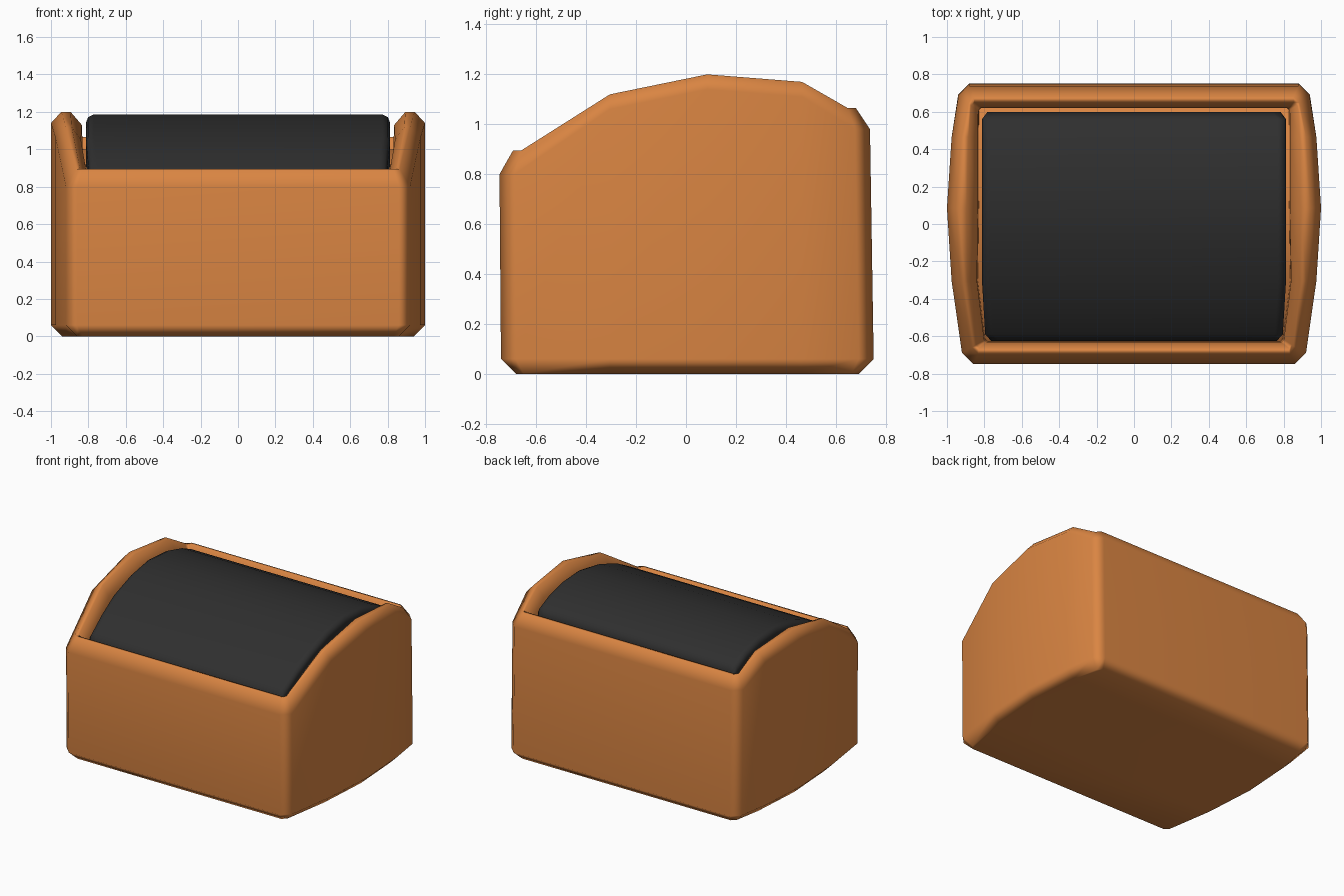
import bpy, bmesh

if "Cube" in bpy.data.objects:
    bpy.data.objects.remove(bpy.data.objects["Cube"])

SIDE = [(0.92, -0.745), (0.975, -0.305), (1.0, 0.085), (0.975, 0.465), (0.94, 0.745)]
CREST = [0.895, 1.12, 1.2, 1.17, 1.065]   # rim height at each side station
INNER = [0.72, 0.82, 1.0, 0.85, 0.65]     # side wall thickness factor


def material(name, rgb):
    m = bpy.data.materials.new(name)
    m.diffuse_color = (*rgb, 1)
    m.use_nodes = True
    m.node_tree.nodes["Principled BSDF"].inputs["Base Color"].default_value = m.diffuse_color
    return m


def finish(name, bm, mat):
    bmesh.ops.recalc_face_normals(bm, faces=bm.faces)
    me = bpy.data.meshes.new(name)
    bm.to_mesh(me)
    bm.free()
    ob = bpy.data.objects.new(name, me)
    bpy.context.collection.objects.link(ob)
    me.materials.append(mat)
    bpy.ops.object.select_all(action='DESELECT')
    ob.select_set(True)
    bpy.context.view_layer.objects.active = ob
    bpy.ops.object.shade_smooth_by_angle(angle=1.05)
    ob.modifiers.new("Weighted", 'WEIGHTED_NORMAL').keep_sharp = True
    return ob


def loft(bm, rings):
    """Bridge closed rings of points and cap both ends."""
    vs = [[bm.verts.new(p) for p in r] for r in rings]
    n = len(vs[0])
    for a, b in zip(vs, vs[1:]):
        for i in range(n):
            j = (i + 1) % n
            bm.faces.new((a[i], a[j], b[j], b[i]))
    bm.faces.new(vs[0])
    bm.faces.new(vs[-1])


def ring(ds, de, heights, inner=False):
    """Bowed outline, inset ds at the sides and de at front/back, chamfered corners."""
    c = max(0.06 - 0.5 * de, 0.015)
    half = []
    for i, (x, y) in enumerate(SIDE):
        x -= ds * (INNER[i] if inner else 1)
        z = heights[i]
        lean = 0.008 * (1 - 2 * z)
        if i == 0:
            half += [(x - c, y + de + lean * 0.5, z), (x, y + de + c + lean * 0.5, z)]
        elif i == 4:
            half += [(x, y - de - c + lean, z), (x - c, y - de + lean, z)]
        else:
            half.append((x, y, z))
    return half + [(-x, y, z) for x, y, z in reversed(half)]


def drop(d):
    return [z - d for z in CREST]


# Shell: hollow-topped body with a rounded raised rim
shoulder = [0.80, 1.06, 1.14, 1.11, 0.98]
bm = bmesh.new()
loft(bm, [
    ring(0.06, 0.06, [0] * 5),
    ring(0, 0, [0.06] * 5),
    ring(0, 0, shoulder),
    ring(0.055, 0.055, CREST),
    ring(0.105, 0.085, CREST, True),
    ring(0.165, 0.115, drop(0.07), True),
    ring(0.17, 0.118, drop(0.2), True),
])
bmesh.ops.triangulate(bm, faces=[f for f in bm.faces if len(f.verts) > 4])
finish("outer_shell", bm, material("orange", (0.70, 0.235, 0.055)))

# Insert: dark domed panel sunk into the shell
ARC = [(-0.625, 0.85), (-0.59, 0.905), (-0.45, 1.0), (-0.3, 1.08), (-0.1, 1.152),
       (0.1, 1.187), (0.3, 1.175), (0.45, 1.135), (0.56, 1.085), (0.6, 1.03)]
bm = bmesh.new()
rings = []
for k, (y, z) in enumerate(ARC):
    w = 0.813 + min(0, y + 0.3) * 0.06
    if k in (0, len(ARC) - 1):
        w -= 0.03
    half = [(w, 0.66), (w, z - 0.045), (w - 0.012, z - 0.015), (w - 0.042, z)]
    rings.append([(x, y, h) for x, h in half] + [(-x, y, h) for x, h in reversed(half)])
loft(bm, rings)
finish("top_panel", bm, material("charcoal", (0.028, 0.028, 0.028)))
